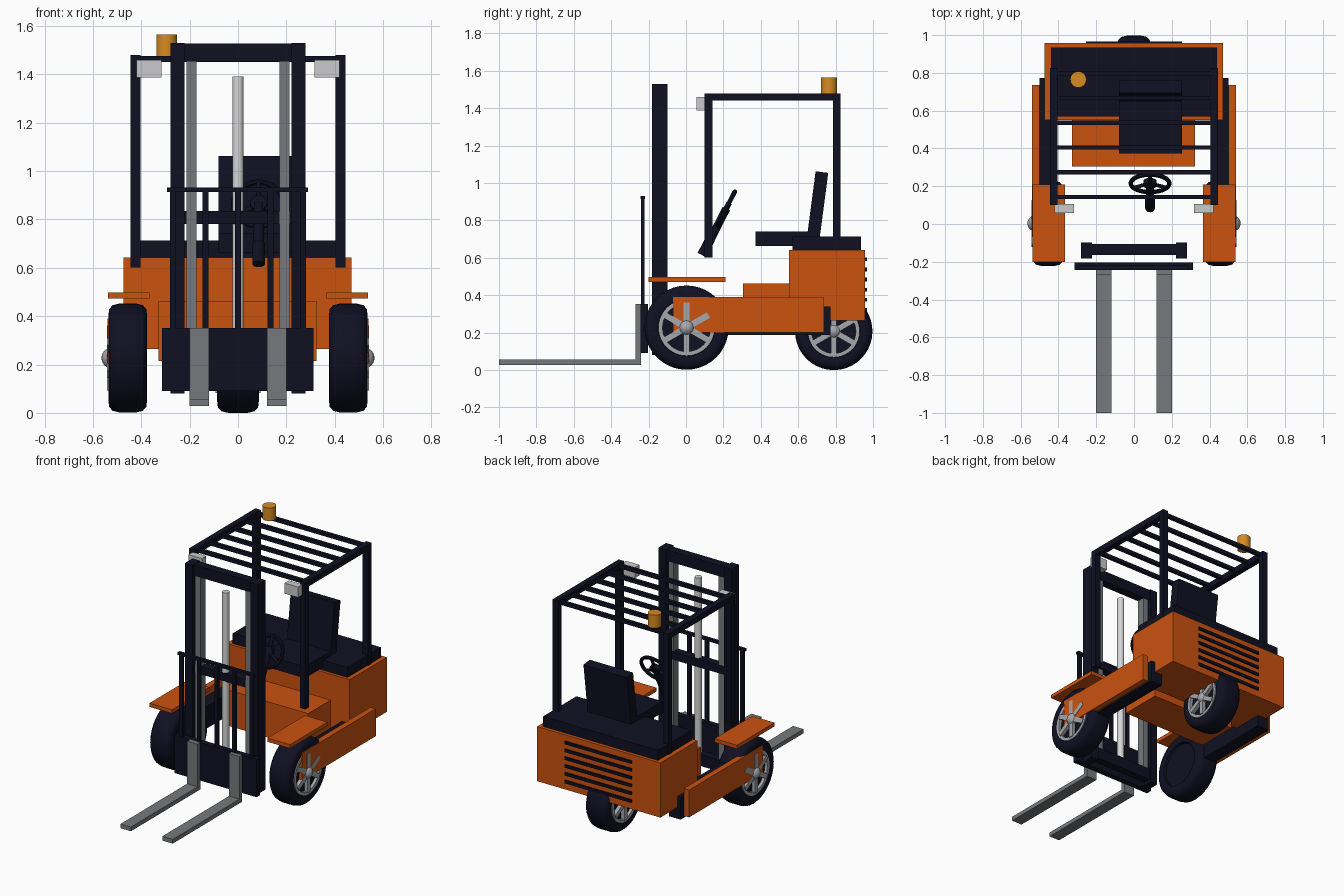
import bpy, bmesh, math
from mathutils import Vector, Matrix

cube = bpy.data.objects.get("Cube")
if cube:
    bpy.data.objects.remove(cube, do_unlink=True)


def material(name, color, rough=0.6):
    m = bpy.data.materials.new(name)
    m.use_nodes = True
    m.diffuse_color = (*color, 1)
    node = m.node_tree.nodes["Principled BSDF"]
    node.inputs["Base Color"].default_value = (*color, 1)
    node.inputs["Roughness"].default_value = rough
    return m


ORANGE = material("orange paint", (0.6, 0.085, 0.005))
DARK = material("dark navy", (0.005, 0.005, 0.016))
STEEL = material("grey steel", (0.18, 0.19, 0.2))
SILVER = material("wheel silver", (0.38, 0.39, 0.41))
CHROME = material("bright chrome", (0.68, 0.68, 0.69))
LAMP = material("lamp white", (0.6, 0.6, 0.61))
AMBER = material("amber beacon", (0.68, 0.26, 0.015))


def finish(name, bm, mat, smooth=False):
    bmesh.ops.recalc_face_normals(bm, faces=bm.faces)
    mesh = bpy.data.meshes.new(name)
    bm.to_mesh(mesh)
    bm.free()
    mesh.materials.append(mat)
    ob = bpy.data.objects.new(name, mesh)
    bpy.context.collection.objects.link(ob)
    if smooth:
        bpy.ops.object.select_all(action='DESELECT')
        ob.select_set(True)
        bpy.context.view_layer.objects.active = ob
        bpy.ops.object.shade_smooth_by_angle(angle=math.radians(40))
    return ob


def box(name, mat, xs, ys, zs, tilt=0):
    """Box from axis ranges, optionally leaned about x."""
    bm = bmesh.new()
    bmesh.ops.create_cube(bm, size=1)
    lo, hi = Vector((xs[0], ys[0], zs[0])), Vector((xs[1], ys[1], zs[1]))
    bmesh.ops.scale(bm, vec=hi - lo, verts=bm.verts)
    bmesh.ops.rotate(bm, matrix=Matrix.Rotation(tilt, 3, 'X'), verts=bm.verts)
    bmesh.ops.translate(bm, vec=(lo + hi) / 2, verts=bm.verts)
    return finish(name, bm, mat)


def pair(name, mat, xs, ys, zs):
    box("left_" + name, mat, xs, ys, zs)
    box("right_" + name, mat, (-xs[1], -xs[0]), ys, zs)


def rod(name, mat, a, b, r, r2=None):
    """Cylinder between two points."""
    a, b = Vector(a), Vector(b)
    bm = bmesh.new()
    bmesh.ops.create_cone(bm, cap_ends=True, segments=24, radius1=r,
                          radius2=r if r2 is None else r2, depth=(b - a).length)
    turn = Vector((0, 0, 1)).rotation_difference(b - a).to_matrix().to_4x4()
    bmesh.ops.transform(bm, matrix=Matrix.Translation((a + b) / 2) @ turn, verts=bm.verts)
    return finish(name, bm, mat, True)


def lathe(name, mat, profile, center, axis=(1, 0, 0), closed=False):
    """Spin a (radius, offset) profile about an axis through center."""
    bm = bmesh.new()
    verts = [bm.verts.new((r, 0, h)) for r, h in profile]
    edges = [bm.edges.new(p) for p in zip(verts, verts[1:])]
    if closed:
        edges.append(bm.edges.new((verts[-1], verts[0])))
    bmesh.ops.spin(bm, geom=verts + edges, cent=(0, 0, 0), axis=(0, 0, 1),
                   angle=2 * math.pi, steps=40, use_duplicate=False)
    bmesh.ops.remove_doubles(bm, verts=bm.verts, dist=0.0002)
    turn = Vector((0, 0, 1)).rotation_difference(Vector(axis)).to_matrix().to_4x4()
    bmesh.ops.transform(bm, matrix=Matrix.Translation(center) @ turn, verts=bm.verts)
    return finish(name, bm, mat, True)


def wheel(name, center, R, half, sides):
    # tyre with round shoulders and a recessed disc
    side = [(0, half * .75), (R * .66, half * .75), (R * .68, half * .94), (R * .78, half),
            (R * .9, half * .96), (R * .97, half * .78), (R, half * .45)]
    lathe(name + "_tyre", DARK, side + [(r, -h) for r, h in reversed(side)], center)
    for s in sides:
        tag = name + ("_left" if s > 0 else "_right")
        ring = [(R * .57, half * .7), (R * .57, half), (R * .67, half), (R * .67, half * .7)]
        lathe(tag + "_rim", SILVER, ring, center, (s, 0, 0), True)
        # six spokes joined in one mesh
        bm = bmesh.new()
        for i in range(6):
            new = bmesh.ops.create_cube(bm, size=1)["verts"]
            bmesh.ops.scale(bm, vec=(half * .3, R * .15, R * .58), verts=new)
            bmesh.ops.translate(bm, vec=(s * half * .93, 0, R * .31), verts=new)
            bmesh.ops.rotate(bm, matrix=Matrix.Rotation(i * math.pi / 3, 3, 'X'), verts=new)
        bmesh.ops.translate(bm, vec=center, verts=bm.verts)
        finish(tag + "_spokes", bm, SILVER)
        bm = bmesh.new()
        bmesh.ops.create_uvsphere(bm, u_segments=20, v_segments=12, radius=R * .19)
        bmesh.ops.translate(bm, vec=Vector(center) + Vector((s * half * .82, 0, 0)), verts=bm.verts)
        finish(tag + "_hub", bm, SILVER, True)


# Wheels: two in front, one central at the rear
wheel("left_front_wheel", (0.456, 0.003, 0.227), 0.225, 0.08, [1])
wheel("right_front_wheel", (-0.456, 0.003, 0.227), 0.225, 0.08, [-1])
wheel("rear_wheel", (0, 0.79, 0.207), 0.207, 0.086, [1, -1])

# Body
box("counterweight", ORANGE, (-0.474, 0.47), (0.55, 0.957), (0.265, 0.643))
box("chassis", ORANGE, (-0.328, 0.324), (0.305, 0.6), (0.215, 0.463))
box("engine_cover", DARK, (-0.44, 0.44), (0.57, 0.935), (0.64, 0.713))
pair("side_plate", ORANGE, (0.5, 0.54), (-0.07, 0.737), (0.2, 0.39))
pair("side_rail", DARK, (0.41, 0.5), (0, 0.772), (0.187, 0.34))
pair("fender", ORANGE, (0.366, 0.538), (-0.2, 0.21), (0.472, 0.498))
for i in range(6):
    z = 0.322 + i * 0.054
    box(f"vent_slat_{i + 1}", DARK, (-0.255, 0.255), (0.95, 0.967), (z - 0.01, z + 0.01))

# Seat
box("seat_cushion", DARK, (-0.08, 0.253), (0.372, 0.7), (0.663, 0.742))
box("seat_back", DARK, (-0.08, 0.253), (0.67, 0.738), (0.71, 1.06), math.radians(-7.5))

# Steering wheel and column
hub = Vector((0.085, 0.215, 0.863))
up = Vector((0, 0.45, 0.89))
axis = Vector((0, -0.89, 0.45))
rod("steering_column", DARK, (0.085, 0.1, 0.635), hub, 0.022)
rod("column_base", DARK, (0.085, 0.085, 0.615), (0.085, 0.13, 0.7), 0.026)
rod("steering_hub", DARK, hub - axis * 0.015, hub + axis * 0.015, 0.035)
circle = [(0.102 + 0.012 * math.cos(t * math.pi / 4), 0.012 * math.sin(t * math.pi / 4))
          for t in range(8)]
lathe("steering_wheel", DARK, circle, hub, axis, True)
for i in range(3):
    d = Matrix.Rotation(i * math.tau / 3, 3, axis) @ up
    rod(f"steering_spoke_{i + 1}", DARK, hub, hub + d * 0.1, 0.01)

# Mast
pair("mast_column", DARK, (0.222, 0.28), (-0.182, -0.098), (0.08, 1.53))
box("mast_top_beam", DARK, (-0.23, 0.23), (-0.165, -0.105), (1.452, 1.528))
box("mast_middle_beam", DARK, (-0.23, 0.23), (-0.16, -0.105), (0.78, 0.835))
box("mast_bottom_beam", DARK, (-0.23, 0.23), (-0.16, -0.105), (0.1, 0.18))
pair("inner_rail", STEEL, (0.172, 0.213), (-0.165, -0.11), (0.1, 1.47))
rod("lift_cylinder", CHROME, (0, -0.135, 0.12), (0, -0.135, 1.39), 0.023)

# Carriage, load backrest and forks
box("carriage", DARK, (-0.315, 0.312), (-0.243, -0.203), (0.09, 0.352))
box("backrest_top", DARK, (-0.293, 0.29), (-0.243, -0.22), (0.914, 0.932))
for i in range(5):
    x = (i - 2) * 0.135
    box(f"backrest_bar_{i + 1}", DARK, (x - 0.012, x + 0.012), (-0.241, -0.221), (0.34, 0.92))
pair("fork_shank", STEEL, (0.12, 0.2), (-0.27, -0.24), (0.028, 0.352))
pair("fork_tine", STEEL, (0.12, 0.2), (-1, -0.25), (0.028, 0.057))

# Overhead guard
pair("front_post", DARK, (0.404, 0.445), (0.1, 0.141), (0.602, 1.48))
pair("rear_post", DARK, (0.404, 0.445), (0.787, 0.826), (0.64, 1.48))
pair("roof_rail", DARK, (0.404, 0.445), (0.1, 0.826), (1.44, 1.48))
for i in range(6):
    y = 0.143 + i * 0.131
    box(f"roof_bar_{i + 1}", DARK, (-0.42, 0.42), (y - 0.011, y + 0.011), (1.45, 1.476))

# Lamps and beacon
pair("headlamp", LAMP, (0.317, 0.42), (0.057, 0.105), (1.387, 1.46))
rod("beacon", AMBER, (-0.295, 0.765, 1.475), (-0.295, 0.765, 1.565), 0.043)
